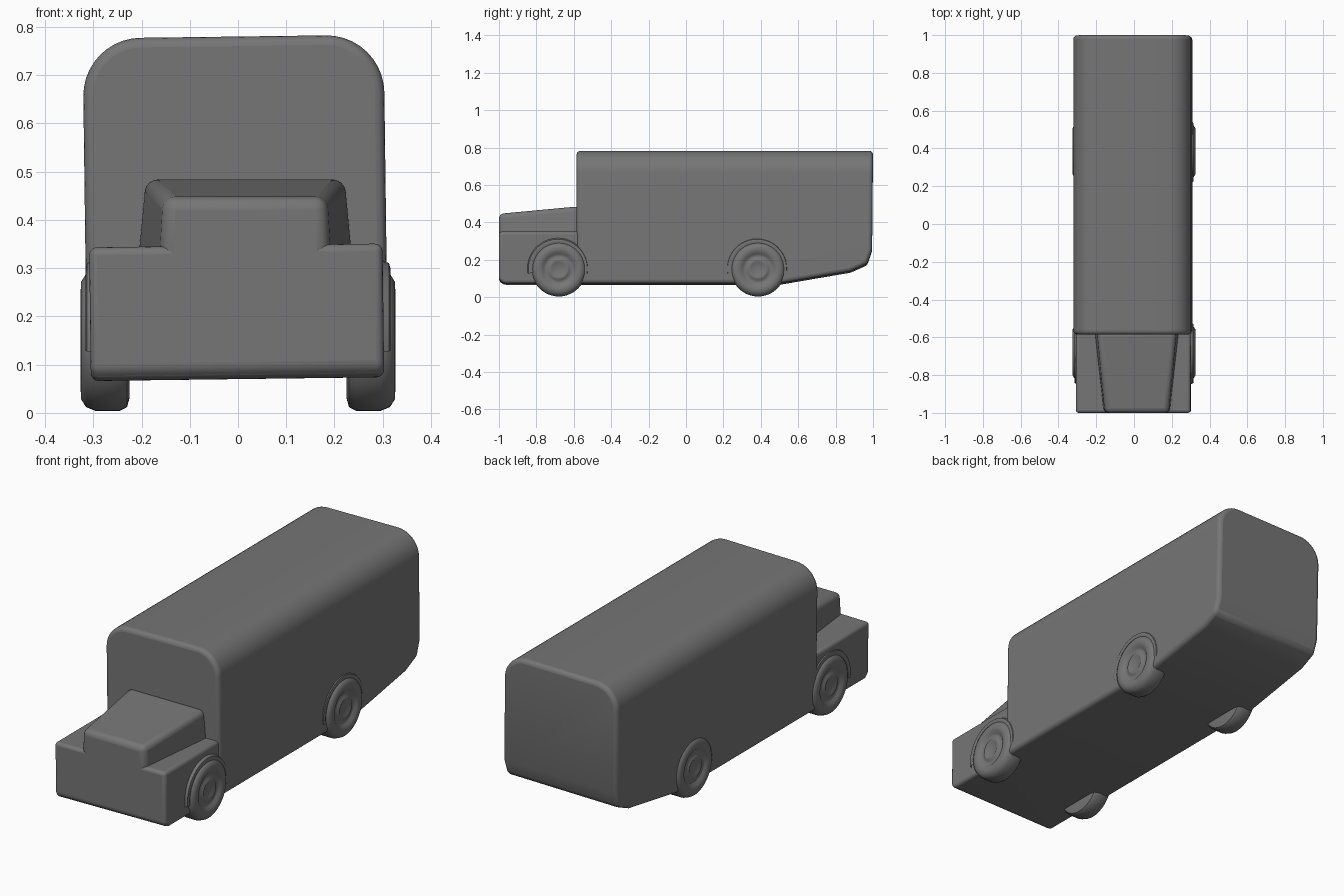
import bpy, bmesh, math
from mathutils import Matrix

old = bpy.data.objects.get("Cube")
if old:
    bpy.data.objects.remove(old, do_unlink=True)

grey = bpy.data.materials.new("plain grey")
grey.use_nodes = True
colour = (0.18, 0.18, 0.18, 1)
grey.diffuse_color = colour
bsdf = next(n for n in grey.node_tree.nodes if n.type == 'BSDF_PRINCIPLED')
bsdf.inputs["Base Color"].default_value = colour

TILT = Matrix.Rotation(-0.013, 4, 'Y')  # slight lean of the hand-cut body


def finish(name, bm, bevel=0.0):
    bmesh.ops.recalc_face_normals(bm, faces=bm.faces)
    me = bpy.data.meshes.new(name)
    bm.to_mesh(me)
    bm.free()
    ob = bpy.data.objects.new(name, me)
    bpy.context.collection.objects.link(ob)
    me.materials.append(grey)
    if bevel:
        mod = ob.modifiers.new("soft edges", 'BEVEL')
        mod.width, mod.segments = bevel, 4
        mod.limit_method, mod.angle_limit = 'ANGLE', math.radians(30)
    bpy.ops.object.select_all(action='DESELECT')
    ob.select_set(True)
    bpy.context.view_layer.objects.active = ob
    bpy.ops.object.shade_smooth_by_angle(angle=math.radians(40))
    return ob


def side_extrusion(points, x0, x1):
    """Extrude a side profile of (y, z) points across the width."""
    bm = bmesh.new()
    face = bm.faces.new([bm.verts.new((x0, y, z)) for y, z in points])
    geom = bmesh.ops.extrude_face_region(bm, geom=[face])["geom"]
    moved = [g for g in geom if isinstance(g, bmesh.types.BMVert)]
    bmesh.ops.translate(bm, verts=moved, vec=(x1 - x0, 0, 0))
    return bm


# Tall box body with broadly rounded roof sides and a rising tail
bm = side_extrusion([(-0.585, 0.07), (0.5, 0.07), (0.88, 0.135), (0.97, 0.175),
                     (0.995, 0.25), (1.0, 0.78), (-0.585, 0.78)], -0.312, 0.312)
roof_edges = [e for e in bm.edges if all(v.co.z > 0.77 for v in e.verts)
              and abs(e.verts[0].co.x - e.verts[1].co.x) < 0.01]
bmesh.ops.bevel(bm, geom=roof_edges, offset=0.12, segments=10,
                profile=0.5, affect='EDGES')
bm.transform(TILT)
finish("box_body", bm, 0.02)

# Low front body on either side of the bonnet
bm = side_extrusion([(-1.0, 0.09), (-0.975, 0.07), (-0.55, 0.07),
                     (-0.55, 0.347), (-1.0, 0.347)], -0.304, 0.304)
bm.transform(TILT)
finish("front_body", bm, 0.02)

# Tapered bonnet that widens and rises towards the cab
bm = bmesh.new()
rings = []
for y, half_base, half_top, top in ((-1.0, 0.176, 0.168, 0.446),
                                    (-0.57, 0.226, 0.208, 0.486)):
    rings.append([bm.verts.new((0.015 + x, y, z)) for x, z in
                  ((-half_base, 0.30), (half_base, 0.30),
                   (half_top, top), (-half_top, top))])
for ring in rings:
    bm.faces.new(ring)
for i in range(4):
    j = (i + 1) % 4
    bm.faces.new((rings[0][i], rings[0][j], rings[1][j], rings[1][i]))
finish("bonnet", bm, 0.025)


def lathe(name, profile, side, y, z):
    """Spin (radius, x) points about the axle line."""
    bm = bmesh.new()
    verts = [bm.verts.new((side * x, y, z + r)) for r, x in profile]
    edges = [bm.edges.new(p) for p in zip(verts, verts[1:])]
    bmesh.ops.spin(bm, geom=verts + edges, cent=(0, y, z), axis=(1, 0, 0),
                   angle=math.tau, steps=48)
    bmesh.ops.remove_doubles(bm, verts=bm.verts, dist=0.0002)
    finish(name, bm)


# Wheel: rounded tyre, dished rim and domed hub
wheel = [(0, 0.225), (0.12, 0.225), (0.138, 0.23), (0.146, 0.245), (0.146, 0.295),
         (0.138, 0.315), (0.122, 0.325), (0.105, 0.326), (0.09, 0.322),
         (0.08, 0.314), (0.072, 0.311), (0.06, 0.313), (0.052, 0.319),
         (0.045, 0.32), (0.036, 0.315), (0.0, 0.314)]
# Soft raised lip around each wheel
lip = [(0.10, 0.30), (0.135, 0.311), (0.148, 0.316), (0.158, 0.313), (0.164, 0.300)]

for end, y in (("front", -0.68), ("rear", 0.385)):
    for label, side in (("left", 1), ("right", -1)):
        lathe(f"{end}_{label}_wheel", wheel, side, y, 0.15)
        # The lip is only the upper part, rising out of the body side
        bm = bmesh.new()
        rows = []
        for k in range(25):
            a = math.pi * (k / 24 * 1.1 - 0.05)
            rows.append([bm.verts.new((side * x, y - 0.005 + r * math.cos(a),
                                       0.152 + r * math.sin(a))) for r, x in lip])
        for p, q in zip(rows, rows[1:]):
            for i in range(len(lip) - 1):
                bm.faces.new((p[i], p[i + 1], q[i + 1], q[i]))
        finish(f"{end}_{label}_wheel_arch", bm)
